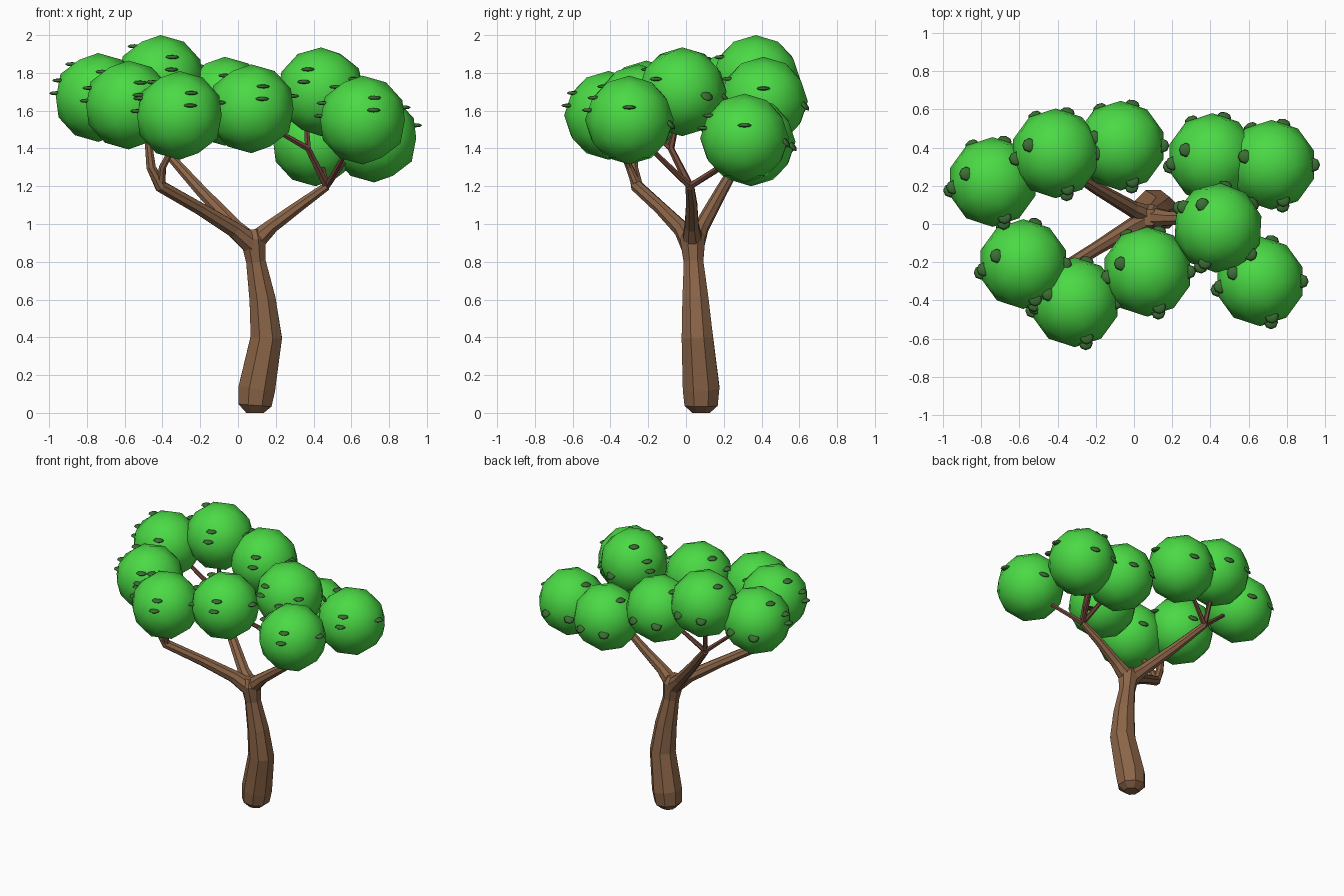
import bpy, bmesh, math
from mathutils import Vector, Matrix

cube = bpy.data.objects.get("Cube")
if cube:
    bpy.data.objects.remove(cube)


def material(name, rgb):
    m = bpy.data.materials.new(name)
    m.use_nodes = True
    m.diffuse_color = (*rgb, 1)
    bsdf = next(n for n in m.node_tree.nodes if n.type == 'BSDF_PRINCIPLED')
    bsdf.inputs["Base Color"].default_value = (*rgb, 1)
    bsdf.inputs["Roughness"].default_value = 0.9
    return m


BARK = material("bark brown", (0.26, 0.13, 0.065))
TWIG = material("twig red brown", (0.18, 0.07, 0.045))
GREEN = material("foliage green", (0.07, 0.70, 0.06))
DARK = material("leaf dark green", (0.045, 0.16, 0.035))


def add_object(name, mesh, location=(0, 0, 0), turn=0):
    ob = bpy.data.objects.new(name, mesh)
    bpy.context.collection.objects.link(ob)
    ob.location = location
    ob.rotation_euler.z = math.radians(turn)
    return ob


def finish(bm, name, mat, smooth):
    mesh = bpy.data.meshes.new(name)
    for f in bm.faces:
        f.smooth = smooth
    bm.to_mesh(mesh)
    bm.free()
    mesh.materials.append(mat)
    return mesh


def limb(name, points, mat=BARK, sides=8):
    """Tapered tube through (x, y, z, radius) points."""
    bm = bmesh.new()
    centres = [Vector(p[:3]) for p in points]
    rings = []
    for i, c in enumerate(centres):
        ahead = centres[min(i + 1, len(centres) - 1)]
        behind = centres[max(i - 1, 0)]
        axis = (ahead - behind).normalized()
        side = axis.cross(Vector((0, 1, 0))).normalized()
        other = axis.cross(side)
        ring = []
        for k in range(sides):
            a = math.tau * (k + 0.5) / sides
            ring.append(bm.verts.new(c + points[i][3] * (side * math.cos(a) + other * math.sin(a))))
        rings.append(ring)
    for low, high in zip(rings, rings[1:]):
        for k in range(sides):
            n = (k + 1) % sides
            bm.faces.new((low[k], low[n], high[n], high[k]))
    bm.faces.new(rings[0])
    bm.faces.new(rings[-1])
    bmesh.ops.recalc_face_normals(bm, faces=bm.faces)
    return add_object(name, finish(bm, name, mat, False))


# Curved trunk
limb("trunk", [
    (0.09, 0.08, 0.0, 0.05), (0.09, 0.08, 0.04, 0.095), (0.10, 0.08, 0.13, 0.105),
    (0.15, 0.06, 0.40, 0.09), (0.13, 0.05, 0.60, 0.075), (0.095, 0.04, 0.80, 0.056),
    (0.08, 0.035, 0.92, 0.072), (0.08, 0.035, 0.97, 0.045)])

# Main branches
left_knot = (0.47, 0.02, 1.20)
front_knot = (-0.41, -0.26, 1.20)
back_knot = (-0.37, 0.30, 1.37)
limb("left_branch", [(0.08, 0.035, 0.90, 0.06), (0.18, 0.03, 0.99, 0.04),
                     (0.33, 0.03, 1.10, 0.032), (*left_knot, 0.024)])
limb("front_branch", [(0.08, 0.03, 0.89, 0.06), (-0.02, -0.02, 0.97, 0.045),
                      (-0.20, -0.13, 1.08, 0.036), (*front_knot, 0.034),
                      (-0.46, -0.28, 1.30, 0.027), (-0.48, -0.27, 1.48, 0.018)])
limb("back_branch", [(0.08, 0.04, 0.89, 0.06), (-0.01, 0.08, 0.98, 0.042),
                     (-0.20, 0.19, 1.18, 0.033), (*back_knot, 0.024)])

# Twigs reaching into the foliage
left_fork = (0.37, -0.08, 1.40)
limb("front_twig", [(*front_knot, 0.028), (-0.40, -0.30, 1.30, 0.02), (-0.32, -0.36, 1.45, 0.014)])
limb("left_twig_stem", [(*left_knot, 0.022), (*left_fork, 0.017)], TWIG, 6)
for i, (start, end) in enumerate([
        (left_fork, (0.16, -0.20, 1.52)), (left_fork, (0.36, -0.04, 1.58)),
        (left_knot, (0.60, -0.22, 1.43)), (left_knot, (0.58, 0.25, 1.35)),
        (left_knot, (0.44, 0.24, 1.33)), (back_knot, (-0.62, 0.25, 1.58)),
        (back_knot, (-0.40, 0.35, 1.62)), (back_knot, (-0.17, 0.38, 1.55))]):
    limb(f"twig_{i + 1}", [(*start, 0.018), (*end, 0.012)], TWIG, 6)

# Foliage ball, shared by every clump
RADIUS = 0.235
bm = bmesh.new()
bmesh.ops.create_icosphere(bm, subdivisions=2, radius=RADIUS)
ball_mesh = finish(bm, "foliage_ball", GREEN, True)

# Flat leaves on the ball: direction from the centre, and whether the leaf is tilted
bm = bmesh.new()
for direction, tilted in [
        ((-26, 8, 33), False), ((12, -36, 23), False), ((11, -41, 10), False),
        ((42, 0, 13), False), ((-37, -5, 16), False), ((-40, -8, 4), False),
        ((12, 41, -4), True), ((-21, 37, -5), True)]:
    d = Vector(direction).normalized()
    normal = Vector((d.x, d.y, 0.8)) if tilted else Vector((0, 0, 1))
    turn = normal.to_track_quat('Z', 'Y').to_matrix().to_4x4()
    place = Matrix.Translation(d * RADIUS * 0.97) @ turn @ Matrix.Diagonal((1, 1, 0.3, 1))
    bmesh.ops.create_uvsphere(bm, u_segments=8, v_segments=4, radius=0.037, matrix=place)
leaf_mesh = finish(bm, "leaves", DARK, True)

# Crown of clumps
for i, (x, y, z) in enumerate([
        (-0.74, 0.22, 1.67), (-0.41, 0.37, 1.765), (-0.07, 0.41, 1.65),
        (0.41, 0.345, 1.435), (0.72, 0.31, 1.455), (0.44, -0.02, 1.70),
        (0.66, -0.30, 1.55), (0.07, -0.25, 1.61), (-0.58, -0.21, 1.63),
        (-0.31, -0.41, 1.575)]):
    turn = -39 if i == 5 else 0
    add_object(f"foliage_ball_{i + 1}", ball_mesh, (x, y, z), turn)
    add_object(f"leaves_{i + 1}", leaf_mesh, (x, y, z), turn)
